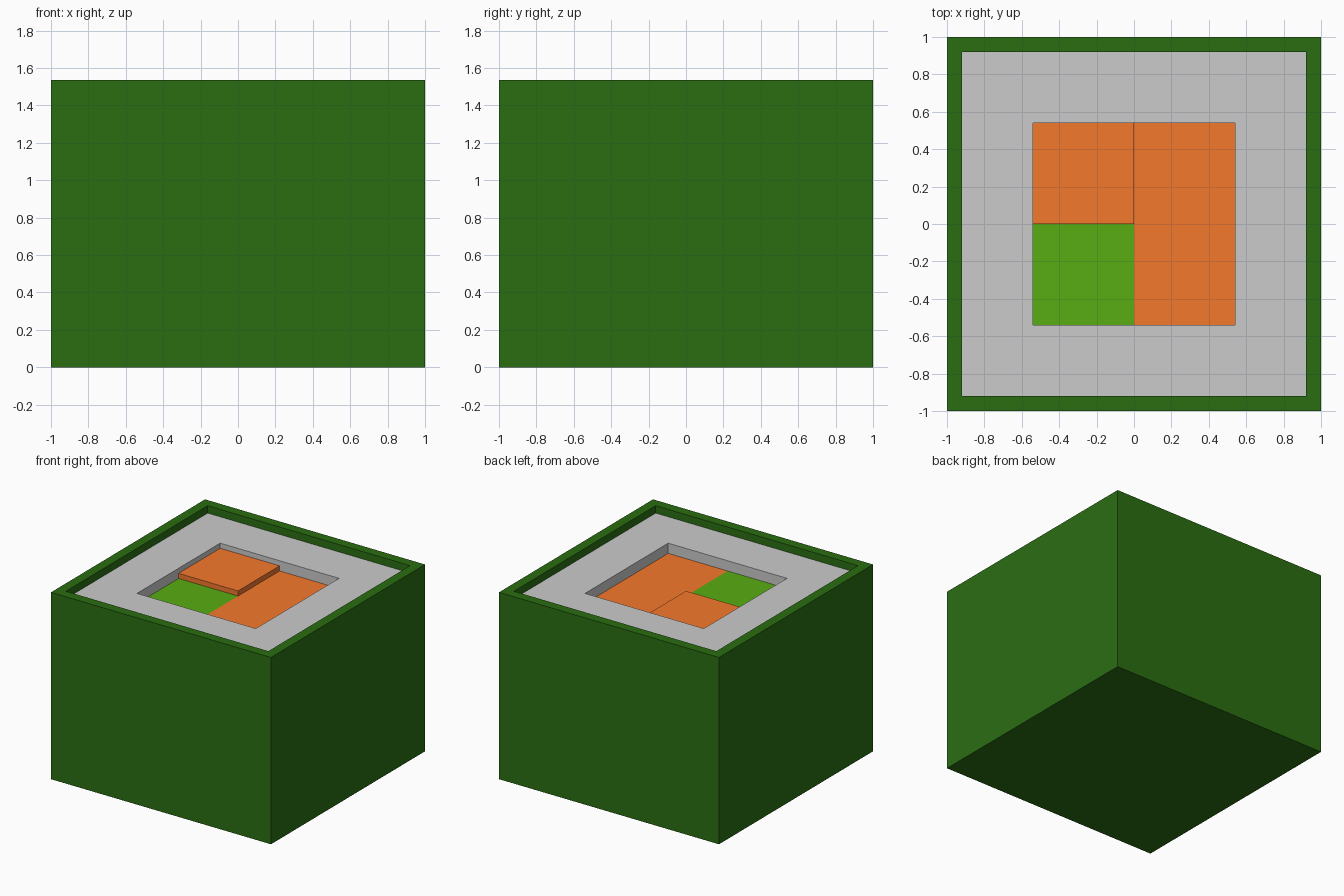
import bpy, bmesh
from mathutils import Vector

if "Cube" in bpy.data.objects:
    bpy.data.objects.remove(bpy.data.objects["Cube"])


def material(name, rgb):
    m = bpy.data.materials.new(name)
    m.diffuse_color = (*rgb, 1)
    m.use_nodes = True
    m.node_tree.nodes["Principled BSDF"].inputs["Base Color"].default_value = m.diffuse_color
    return m


def block(name, x0, x1, y0, y1, z0, z1, mat=None, rim=0, depth=0):
    """Box between the limits; with rim > 0 the top gets a square recess."""
    bm = bmesh.new()
    bmesh.ops.create_cube(bm, size=1)
    for v in bm.verts:
        v.co = Vector(((x0 + x1) / 2 + v.co.x * (x1 - x0),
                       (y0 + y1) / 2 + v.co.y * (y1 - y0),
                       (z0 + z1) / 2 + v.co.z * (z1 - z0)))
    if rim:
        bm.normal_update()
        top = max(bm.faces, key=lambda f: f.calc_center_median().z)
        bmesh.ops.inset_region(bm, faces=[top], thickness=rim, use_even_offset=True)
        # zero-width second inset, pushed down, gives vertical walls
        bmesh.ops.inset_region(bm, faces=[top], thickness=0, use_even_offset=True)
        bmesh.ops.translate(bm, verts=top.verts, vec=(0, 0, -depth))
        bmesh.ops.recalc_face_normals(bm, faces=bm.faces)
    me = bpy.data.meshes.new(name)
    bm.to_mesh(me)
    bm.free()
    ob = bpy.data.objects.new(name, me)
    bpy.context.collection.objects.link(ob)
    if mat:
        me.materials.append(mat)
    return ob


dark_green = material("dark_green", (0.023, 0.155, 0.006))
green = material("green", (0.098, 0.417, 0.006))
orange = material("orange", (0.91, 0.191, 0.026))

TOP, PANEL, FLOOR, BASE = 1.535, 1.474, 1.39, 1.36
h = 0.54

# Outer box with a thin raised rim
block("outer_box", -1, 1, -1, 1, 0, TOP, dark_green, 0.08, TOP - 1.34)
# Grey panel with a square well
block("top_panel", -0.92, 0.92, -0.92, 0.92, 1.34, PANEL, None, 0.92 - h, PANEL - BASE)
# Coloured tiles in the well
block("green_tile", -h, 0, -h, 0, BASE, FLOOR, green)
block("orange_tile", 0, h, -h, h, BASE, FLOOR, orange)
block("raised_orange_tile", -h, 0, 0, h, BASE, 1.432, orange)
